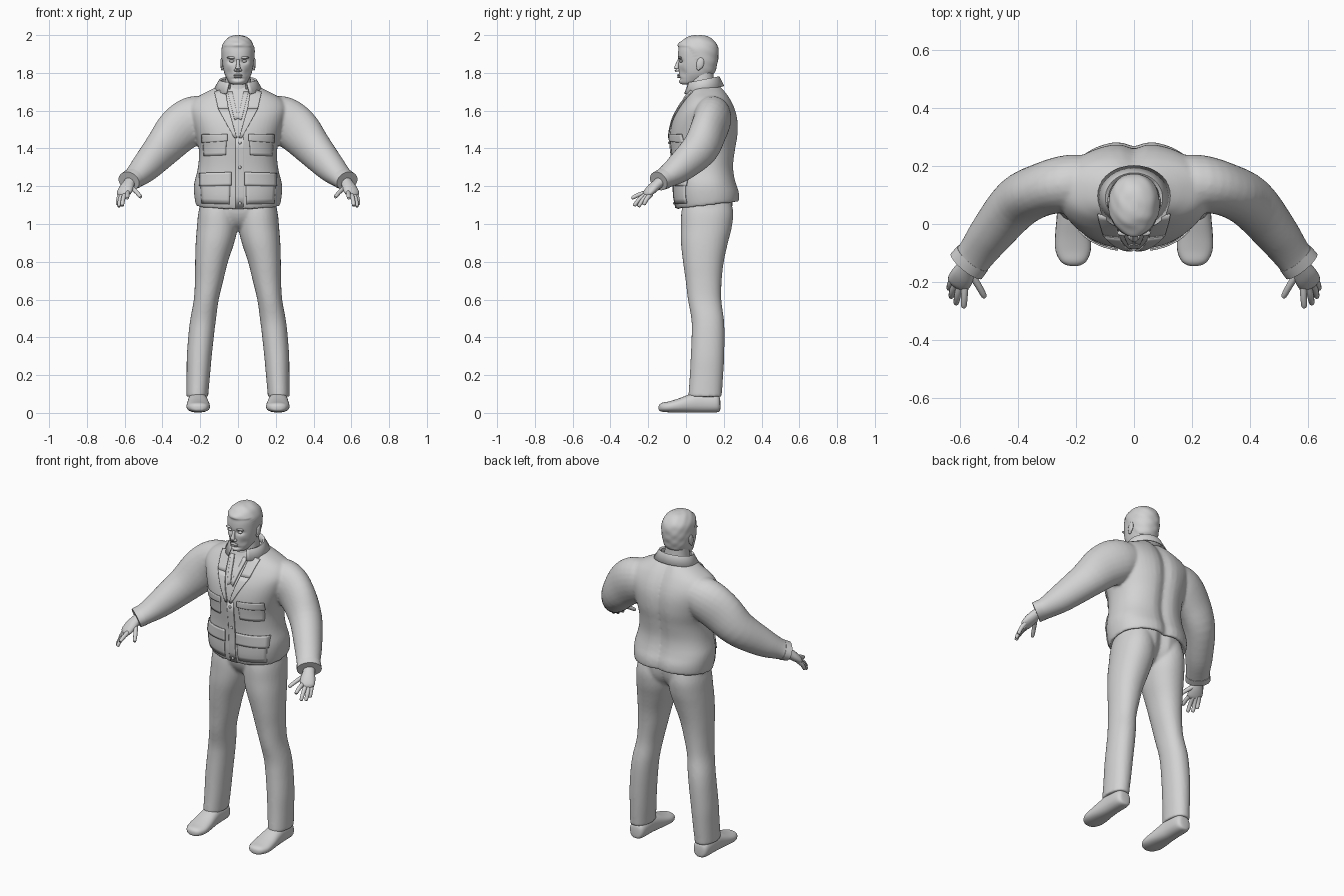
import bpy, bmesh, math
from mathutils import Vector, Matrix

if "Cube" in bpy.data.objects:
    bpy.data.objects.remove(bpy.data.objects["Cube"])

grey = bpy.data.materials.new("plain_grey")
grey.diffuse_color = (0.65, 0.65, 0.65, 1)
grey.use_nodes = True
grey.node_tree.nodes["Principled BSDF"].inputs["Base Color"].default_value = grey.diffuse_color


def finish(name, bm, mirror=False, thick=0, angle=50):
    bmesh.ops.recalc_face_normals(bm, faces=bm.faces)
    me = bpy.data.meshes.new(name)
    bm.to_mesh(me)
    bm.free()
    me.materials.append(grey)
    me.polygons.foreach_set("use_smooth", [True] * len(me.polygons))
    me.set_sharp_from_angle(angle=math.radians(angle))
    ob = bpy.data.objects.new(name, me)
    bpy.context.collection.objects.link(ob)
    if thick:
        m = ob.modifiers.new("thickness", 'SOLIDIFY')
        m.thickness, m.offset = thick, 0
    if mirror:
        ob.modifiers.new("mirror", 'MIRROR')
    return ob


def merge(name, centre, side, voxel, passes):
    """Fuse a centre part with a side part and its mirror image into one cloth surface."""
    bm = bmesh.new()
    bm.from_mesh(side.data)
    bmesh.ops.scale(bm, vec=(-1, 1, 1), verts=bm.verts)
    bmesh.ops.reverse_faces(bm, faces=bm.faces)
    bm.from_mesh(side.data)
    bm.from_mesh(centre.data)
    for ob in (centre, side):
        bpy.data.objects.remove(ob)
    me = bpy.data.meshes.new(name)
    bm.to_mesh(me)
    bm.free()
    me.materials.append(grey)
    ob = bpy.data.objects.new(name, me)
    bpy.context.collection.objects.link(ob)
    m = ob.modifiers.new("fuse", 'REMESH')
    m.mode, m.voxel_size, m.use_smooth_shade = 'VOXEL', voxel, True
    m = ob.modifiers.new("soften", 'SMOOTH')
    m.factor, m.iterations = .5, passes


def smooth_rows(rows, k):
    """Catmull-Rom interpolation of tuples."""
    out = []
    for i in range(len(rows) - 1):
        p = [rows[max(0, min(len(rows) - 1, i + j))] for j in (-1, 0, 1, 2)]
        for s in range(k):
            t = s / k
            out.append(tuple(b + .5 * t * (c - a + t * (2*a - 5*b + 4*c - d + t * (3*(b - c) + d - a)))
                             for a, b, c, d in zip(*p)))
    return out + [rows[-1]]


def skin(rings, caps=True, closed=True):
    bm = bmesh.new()
    vs = [[bm.verts.new(p) for p in r] for r in rings]
    n = len(rings[0])
    for a, b in zip(vs, vs[1:]):
        for i in range(n if closed else n - 1):
            bm.faces.new((a[i], a[(i + 1) % n], b[(i + 1) % n], b[i]))
    if caps:
        bm.faces.new(vs[0])
        bm.faces.new(vs[-1])
    return bm


def unit(i, sides, n):
    c, s = math.cos(2*math.pi*i/sides), math.sin(2*math.pi*i/sides)
    return math.copysign(abs(c)**(2/n), c), math.copysign(abs(s)**(2/n), s)


def stack(name, rows, n=2.2, sides=32, k=4, deform=None):
    """Level rings: (z, centre x, half width, front y, back y)."""
    rings = []
    for z, cx, hw, yf, yb in smooth_rows(rows, k):
        ring = []
        for i in range(sides):
            c, s = unit(i, sides, n)
            p = Vector((cx + c*hw, (yf + yb)/2 + s*(yb - yf)/2, z))
            ring.append(deform(p) if deform else p)
        rings.append(ring)
    return finish(name, skin(rings))


def tube(name, rows, n=2, sides=24, k=4, upright=False, mirror=True):
    """Rings along a path: (x, y, z, sideways radius, upright radius)."""
    pts = smooth_rows(rows, k)
    rings = []
    for j, (x, y, z, a, b) in enumerate(pts):
        t = Vector(pts[min(j + 1, len(pts) - 1)][:3]) - Vector(pts[max(j - 1, 0)][:3])
        if upright:
            t = Vector((0, -1, 0))
        u = t.cross(Vector((0, 0, 1))).normalized()
        v = u.cross(t).normalized()
        rings.append([Vector((x, y, z)) + u*a*c + v*b*s for c, s in (unit(i, sides, n) for i in range(sides))])
    return finish(name, skin(rings), mirror)


def blob(name, loc, size, tilt=0, mirror=False):
    bm = bmesh.new()
    m = Matrix.Translation(loc) @ Matrix.Rotation(tilt, 4, 'X') @ Matrix.Diagonal((*size, 1))
    bmesh.ops.create_uvsphere(bm, u_segments=16, v_segments=10, radius=1, matrix=m)
    return finish(name, bm, mirror)


def bump(p, c, r):
    return math.exp(-sum(((a - b)/s)**2 for a, b, s in zip(p, c, r)))


# Jacket body with a spine groove and a hem that rises to the back
body = [(1.12, 0, .19, -.02, .25), (1.085, 0, .207, -.035, .265), (1.078, 0, .222, -.05, .285),
        (1.14, 0, .232, -.064, .285), (1.21, 0, .232, -.066, .268), (1.3, 0, .212, -.07, .255),
        (1.39, 0, .207, -.08, .265), (1.47, 0, .225, -.086, .278), (1.55, 0, .25, -.07, .277),
        (1.61, 0, .262, -.042, .262), (1.66, 0, .235, -.01, .238), (1.695, 0, .175, .01, .215),
        (1.72, 0, .125, .02, .195), (1.74, 0, .09, .03, .175)]


def shape_jacket(p):
    if p.y > .1:
        p.y -= .02 * math.exp(-(p.x/.035)**2)
    p.z += max(0, min(1, (1.25 - p.z)/.16)) * .12 * (p.y + .07)
    return p


jacket = stack("jacket_body", body, n=2.3, sides=48, deform=shape_jacket)
sleeve = tube("sleeve", [(.12, .145, 1.58, .09, .09), (.22, .139, 1.556, .1, .125), (.31, .121, 1.5, .092, .124),
                         (.4, .075, 1.4, .09, .103), (.49, -.03, 1.3, .077, .08), (.545, -.105, 1.248, .066, .058),
                         (.577, -.143, 1.228, .066, .05)], mirror=False)
merge("jacket", jacket, sleeve, .008, 6)
levels = smooth_rows(body[2:], 6)


def front_y(x, z):
    for a, b in zip(levels, levels[1:]):
        if a[0] <= z <= b[0]:
            t = (z - a[0]) / (b[0] - a[0])
            _, _, hw, yf, yb = [p + t*(q - p) for p, q in zip(a, b)]
            f = max(0, 1 - min(1, abs(x)/hw)**2.3)**(1/2.3)
            return (yf + yb)/2 - (yb - yf)/2*f
    return levels[0 if z < 1.2 else -1][3]


def plate(name, c, off=.003, mirror=True):
    """Plate hugging the jacket front; corners (x, z) run round the outline."""
    c = [Vector(p) for p in c]
    rows = []
    for j in range(7):
        l, r = c[0].lerp(c[3], j/6), c[1].lerp(c[2], j/6)
        pts = [l.lerp(r, i/10) for i in range(11)]
        rows.append([(p.x, front_y(p.x, p.y) - off, p.y) for p in pts])
    finish(name, skin(rows, False, False), mirror, .006)


plate("placket", [(-.012, 1.085), (.03, 1.085), (.03, 1.46), (-.012, 1.46)], .002, False)
plate("chest_pocket", [(.065, 1.365), (.18, 1.36), (.185, 1.45), (.06, 1.45)], .001)
plate("chest_pocket_flap", [(.055, 1.44), (.19, 1.43), (.19, 1.475), (.055, 1.475)], .006)
plate("hip_pocket", [(.045, 1.105), (.19, 1.11), (.2, 1.26), (.04, 1.26)], .001)
plate("hip_pocket_flap", [(.035, 1.205), (.205, 1.2), (.205, 1.27), (.035, 1.275)], .006)
plate("lapel", [(.005, 1.455), (.02, 1.455), (.105, 1.61), (.05, 1.61)], .006)
plate("lapel_top", [(.05, 1.61), (.105, 1.61), (.125, 1.7), (.068, 1.715)], .006)
plate("shirt_edge", [(.0, 1.56), (.018, 1.55), (.055, 1.7), (.03, 1.7)], .003)
for z in (1.11, 1.3, 1.43):
    blob("jacket_button", (.01, front_y(0, z) - .006, z), (.008, .004, .008))

# Folded collar, high at the nape and falling to the front
collar = []
for rx, ry, dz in ((.086, .076, -.03), (.09, .08, .02), (.098, .086, .024), (.128, .11, -.03)):
    angles = [math.radians(-62 + i*304/32) for i in range(33)]
    collar.append([Vector((rx*math.cos(a), .09 + ry*math.sin(a), 1.738 + dz + .2*ry*math.sin(a))) for a in angles])
finish("collar", skin(collar, False, False), thick=.006)

# Cuff bands and hands
tube("cuff", [(.556, -.118, 1.24, .067, .056), (.578, -.145, 1.227, .069, .052)], k=1)
tube("palm", [(.555, -.112, 1.24, .034, .03), (.577, -.147, 1.215, .033, .027), (.592, -.178, 1.188, .041, .026),
              (.606, -.205, 1.162, .04, .019), (.612, -.216, 1.152, .022, .009)], sides=16)
fingers = {"thumb": ((.567, -.165, 1.195), (.538, -.21, 1.17), (.517, -.248, 1.145)),
           "index_finger": ((.583, -.205, 1.168), (.585, -.25, 1.155), (.587, -.284, 1.138)),
           "middle_finger": ((.598, -.205, 1.16), (.608, -.245, 1.133), (.613, -.272, 1.1)),
           "ring_finger": ((.612, -.197, 1.158), (.625, -.23, 1.125), (.63, -.25, 1.095)),
           "little_finger": ((.622, -.185, 1.16), (.633, -.208, 1.132), (.637, -.222, 1.105))}
for name, (a, b, c) in fingers.items():
    tip = tuple(q + .12*(q - p) for p, q in zip(b, c))
    tube(name, [(*a, .013, .014), (*b, .0115, .0115), (*c, .0095, .0095), (*tip, .003, .003)], sides=10, k=3)


# Trousers: seat and legs fused into one surface
def seat_cleft(p):
    if p.y > .12:
        p.y -= .025 * math.exp(-(p.x/.03)**2)
    return p


seat = stack("trouser_seat", [(.965, 0, .05, .06, .16), (1.0, 0, .14, .012, .21), (1.06, 0, .2, -.018, .245),
                              (1.15, 0, .2, -.022, .255)], deform=seat_cleft)
leg = stack("trouser_leg", [(.085, .215, .058, .013, .19), (.1, .215, .058, .013, .19), (.2, .21, .062, .02, .197),
                            (.3, .205, .066, .025, .202), (.42, .194, .068, .03, .204), (.5, .184, .068, .028, .2),
                            (.6, .168, .066, .01, .187), (.7, .153, .075, -.002, .189), (.8, .14, .087, -.016, .2),
                            (.9, .122, .102, -.027, .222), (.98, .11, .108, -.028, .242),
                            (1.06, .106, .104, -.025, .25), (1.14, .1, .09, -.01, .235)], n=2.15)
merge("trousers", seat, leg, .008, 6)

# Shoes
tube("shoe", [(.213, .182, .04, .014, .02), (.213, .176, .047, .036, .04), (.213, .15, .052, .048, .05),
              (.213, .07, .056, .051, .055), (.212, .02, .05, .055, .049), (.211, -.04, .039, .061, .037),
              (.21, -.09, .032, .061, .029), (.209, -.125, .03, .047, .024), (.208, -.14, .028, .029, .017),
              (.207, -.145, .027, .01, .008)], n=2.4, upright=True)

# Neck
stack("neck", [(1.65, 0, .085, -.01, .17), (1.7, 0, .074, .015, .155), (1.76, 0, .068, .02, .148),
               (1.82, 0, .065, .03, .145)])

# Head with eye sockets, a defined jaw and a raised hair mass
skull = [(1.738, 0, .02, -.012, .03), (1.745, 0, .042, -.028, .07), (1.77, 0, .06, -.035, .125),
         (1.8, 0, .073, -.038, .148), (1.84, 0, .081, -.04, .16), (1.88, 0, .084, -.042, .167),
         (1.92, 0, .084, -.04, .168), (1.95, 0, .077, -.03, .16), (1.975, 0, .06, -.008, .138),
         (1.989, 0, .04, .015, .113), (1.995, 0, .012, .045, .08)]


def shape_face(p):
    hairline = 1.935 - .14 * max(0, min(1, (p.y - .015)/.1))
    hair = max(0, min(1, (p.z - hairline)/.008))
    out = Vector((p.x, p.y - .06, max(0, p.z - 1.9))).normalized()
    wave = .0012 * math.sin(70*p.x + 45*p.y) * math.sin(110*p.z + 60*p.y)
    for s in (-1, 1):
        p.y += .014 * bump(p, (s*.034, -.035, 1.862), (.02, .04, .013))
        p.y += .008 * bump(p, (s*.05, -.02, 1.8), (.018, .04, .022))
    p.y -= .006 * bump(p, (0, -.04, 1.752), (.025, .04, .012))
    p.y += .008 * bump(p, (0, -.04, 1.768), (.03, .03, .007))
    p.y -= .01 * bump(p, (0, -.035, 1.955), (.045, .03, .018))
    return p + out * hair * (.004 + wave)


stack("head", skull, sides=64, k=8, deform=shape_face)

# Facial features
tube("nose", [(0, -.036, 1.868, .008, .008), (0, -.045, 1.845, .009, .01), (0, -.05, 1.822, .014, .013),
              (0, -.046, 1.808, .013, .008)], sides=16, mirror=False)
blob("nostril", (.012, -.044, 1.815), (.009, .011, .008), mirror=True)
blob("brow", (.033, -.031, 1.881), (.025, .011, .007), mirror=True)
blob("eye", (.033, -.025, 1.862), (.013, .011, .007), mirror=True)
blob("upper_lip", (0, -.037, 1.788), (.024, .011, .006))
blob("lower_lip", (0, -.036, 1.778), (.021, .011, .006))
blob("ear", (.086, .075, 1.85), (.008, .02, .032), tilt=-.2, mirror=True)
blob("ear_lobe", (.084, .066, 1.825), (.007, .01, .012), mirror=True)
